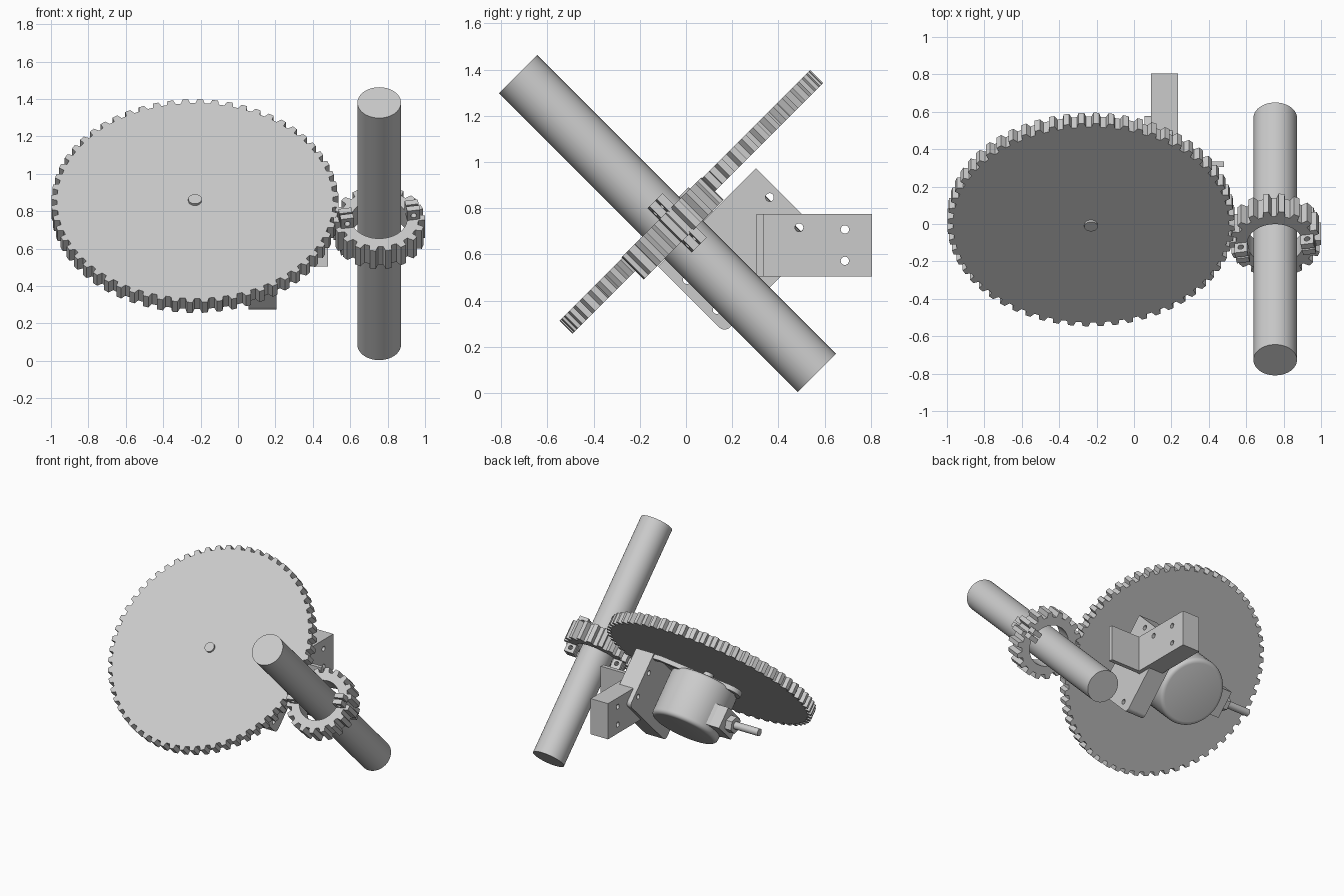
import bpy
import bmesh
from math import sin, cos, pi, radians, atan2
from mathutils import Matrix, Vector

old = bpy.data.objects.get("Cube")
if old:
    bpy.data.objects.remove(old, do_unlink=True)

metal = bpy.data.materials.new("light grey metal")
metal.use_nodes = True
GREY = (0.6, 0.6, 0.6, 1)
metal.diffuse_color = GREY
metal.node_tree.nodes["Principled BSDF"].inputs["Base Color"].default_value = GREY

# The whole drive leans by 45 degrees; SIDE turns a prism's height to x
TILT = Matrix.Rotation(radians(45), 4, 'X')
SIDE = Matrix(((0, 0, 1, 0), (1, 0, 0, 0), (0, 1, 0, 0), (0, 0, 0, 1)))
FLAT = Matrix.Identity(4)


def circle(cx, cy, r, n=48, start=0.0, sweep=2 * pi):
    return [(cx + r * cos(start + sweep * i / n), cy + r * sin(start + sweep * i / n))
            for i in range(n)]


def rect(x0, x1, y0, y1):
    return [(x0, y0), (x1, y0), (x1, y1), (x0, y1)]


def prism(name, pts, h0, h1, place=TILT):
    bm = bmesh.new()
    face = bm.faces.new([bm.verts.new((x, y, h0)) for x, y in pts])
    out = bmesh.ops.extrude_face_region(bm, geom=[face])
    top = [v for v in out["geom"] if isinstance(v, bmesh.types.BMVert)]
    bmesh.ops.translate(bm, verts=top, vec=Vector((0, 0, h1 - h0)))
    bmesh.ops.recalc_face_normals(bm, faces=bm.faces)
    bm.transform(place)
    mesh = bpy.data.meshes.new(name)
    bm.to_mesh(mesh)
    bm.free()
    mesh.materials.append(metal)
    ob = bpy.data.objects.new(name, mesh)
    bpy.context.collection.objects.link(ob)
    return ob


def activate(ob):
    bpy.ops.object.select_all(action='DESELECT')
    ob.select_set(True)
    bpy.context.view_layer.objects.active = ob


def smooth(ob):
    activate(ob)
    bpy.ops.object.shade_smooth_by_angle(angle=radians(32))


def cut(ob, *cutters):
    activate(ob)
    for c in cutters:
        c.hide_render = True
        m = ob.modifiers.new("cut", 'BOOLEAN')
        m.operation, m.solver, m.object = 'DIFFERENCE', 'EXACT', c
        bpy.ops.object.modifier_apply(modifier=m.name)
    for c in cutters:
        bpy.data.objects.remove(c, do_unlink=True)


def gear_profile(cx, cy, root, tip, teeth, phase):
    pts = []
    step = 2 * pi / teeth
    for i in range(teeth):
        for f, r in ((-0.31, root), (-0.19, tip), (0.19, tip), (0.31, root)):
            a = phase + (i + f) * step
            pts.append((cx + r * cos(a), cy + r * sin(a)))
    return pts


# Gear centres in the leaning plane
BX, BY = -0.23, 0.602
SX, SY = 0.755, 0.462
mesh_angle = atan2(SY - BY, SX - BX)

# Large gear and its shaft
prism("large_gear", gear_profile(BX, BY, 0.738, 0.768, 60, mesh_angle), 0.528, 0.608)
smooth(prism("gear_shaft", circle(BX, BY, 0.036), 0.4, 0.622))

# Small gear around the rod
small = prism("small_gear",
              gear_profile(SX, SY, 0.21, 0.245, 18, mesh_angle + pi + pi / 18), 0.476, 0.613)
cut(small, prism("bore_cutter", circle(SX, SY, 0.15), 0.3, 0.8))
smooth(small)
smooth(prism("rod", circle(SX, SY, 0.1165, 64), -0.34, 1.49))

# Clamp lugs in split pairs on both faces, at opposite sides of the bore
for side, turn in (("left", 0), ("right", pi)):
    spin = TILT @ Matrix.Translation((SX, SY, 0)) @ Matrix.Rotation(radians(10) + turn, 4, 'Z')
    for level, z0, z1 in (("front", 0.605, 0.683), ("back", 0.412, 0.484)):
        for half, y0, y1 in (("upper", 0.005, 0.04), ("lower", -0.04, -0.005)):
            lug = prism(f"{side}_{level}_{half}_lug", rect(0.145, 0.215, y0, y1), z0, z1, spin)
            across = spin @ Matrix.Rotation(radians(90), 4, 'X')
            zc = (z0 + z1) / 2
            cut(lug, prism("lug_cutter", circle(0.18, zc, 0.016, 16), -0.1, 0.1, across))

# Mounting block with rounded rear corners and four bolt holes
lo, hi, back, front, r = 0.302, 0.902, 0.066, 0.474, 0.035
profile = [(hi, front), (lo, front)]
profile += circle(lo + r, back + r, r, 8, pi, pi / 2) + [(lo + r, back)]
profile += circle(hi - r, back + r, r, 8, 1.5 * pi, pi / 2) + [(hi, back + r)]
block = prism("mounting_block", profile, 0.056, 0.206, TILT @ SIDE)


def block_holes():
    return [prism("bolt_cutter", circle(y, z, 0.018, 20), -0.1, 0.4, TILT @ SIDE)
            for y in (BY - 0.253, BY + 0.253) for z in (0.16, 0.343)]


cut(block, *block_holes())

# Level support arm with end flange
arm = prism("support_arm", rect(0.305, 0.805, 0.505, 0.775), 0.09, 0.235, SIDE)
arm_cuts = [prism("arm_cutter", circle(0.688, z, 0.018, 20), 0, 0.4, SIDE)
            for z in (0.572, 0.708)]
arm_cuts.append(prism("arm_cutter", circle(0.49, 0.716, 0.018, 20), 0, 0.4, SIDE))
cut(arm, *arm_cuts)
prism("arm_flange", rect(0.305, 0.335, 0.505, 0.775), 0.2, 0.48, SIDE)


# Tapered motor flange with open middle
def taper(inset):
    tip = circle(-0.44, BY, 0.085 - inset, 16, 0.62 * pi, 0.76 * pi)
    half = 0.29 - inset
    return tip + [(0.0, BY - half), (0.1 - inset, BY - half),
                  (0.1 - inset, BY + half), (0.0, BY + half)]


flange = prism("motor_flange", taper(0), 0.44, 0.474)
cut(flange, prism("flange_cutter", taper(0.04), 0.4, 0.5))

# Motor can with rounded ends
motor = prism("motor", circle(BX, BY, 0.245, 64), 0.1, 0.462)
activate(motor)
bevel = motor.modifiers.new("round", 'BEVEL')
bevel.width, bevel.segments, bevel.limit_method = 0.03, 4, 'ANGLE'
bpy.ops.object.modifier_apply(modifier=bevel.name)
smooth(motor)

# Cable outlet: tapered housing, gland and cable
CZ = 0.23
prism("cable_housing",
      [(-0.35, BY - 0.17), (-0.35, BY + 0.17), (-0.47, BY + 0.1),
       (-0.55, BY + 0.1), (-0.55, BY - 0.1), (-0.47, BY - 0.1)], CZ - 0.08, CZ + 0.08)
prism("cable_gland", circle(BY, CZ, 0.06, 6), -0.6, -0.54, TILT @ SIDE)
smooth(prism("cable", circle(BY, CZ, 0.027, 20), -0.8, -0.58, TILT @ SIDE))
